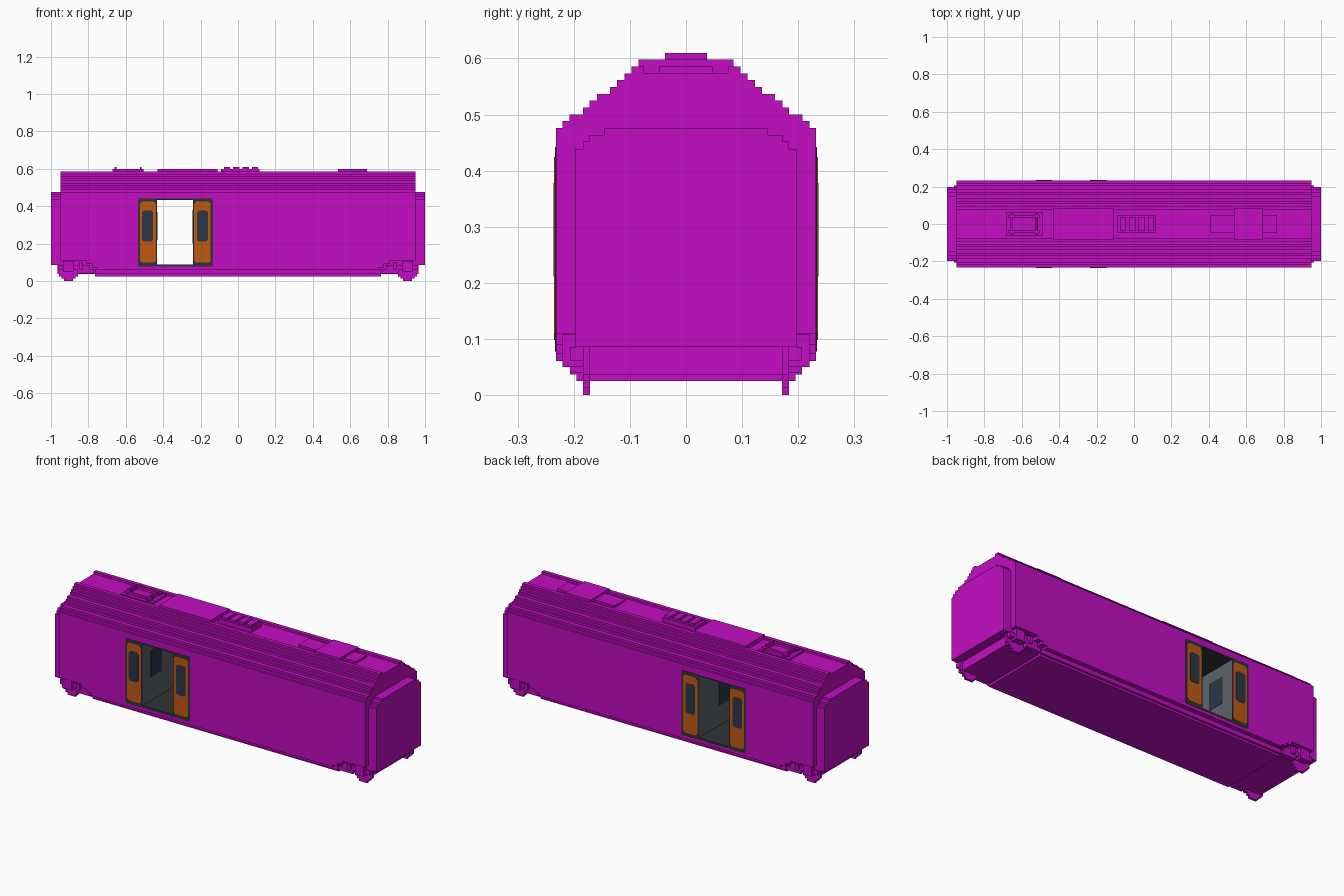
import bpy, bmesh

cube = bpy.data.objects.get("Cube")
if cube:
    bpy.data.objects.remove(cube, do_unlink=True)


def material(name, rgb):
    m = bpy.data.materials.new(name)
    m.use_nodes = True
    m.diffuse_color = (*rgb, 1)
    m.node_tree.nodes["Principled BSDF"].inputs["Base Color"].default_value = (*rgb, 1)
    return m


MAGENTA = material("magenta_paint", (0.54, 0.004, 0.54))
ORANGE = material("orange_door", (0.53, 0.10, 0.006))
GLASS = material("dark_blue_glass", (0.026, 0.038, 0.065))
TRIM = material("dark_grey_trim", (0.028, 0.034, 0.035))
WALL = material("grey_interior", (0.11, 0.125, 0.145))


def finish(name, bm, mat):
    bmesh.ops.recalc_face_normals(bm, faces=bm.faces)
    me = bpy.data.meshes.new(name)
    bm.to_mesh(me)
    bm.free()
    me.materials.append(mat)
    ob = bpy.data.objects.new(name, me)
    bpy.context.collection.objects.link(ob)
    return ob


def boxes(name, mat, bounds):
    """One object made of boxes given as (x0, x1, y0, y1, z0, z1)."""
    bm = bmesh.new()
    for x0, x1, y0, y1, z0, z1 in bounds:
        for v in bmesh.ops.create_cube(bm, size=1)["verts"]:
            v.co = (x0 + (v.co.x + .5) * (x1 - x0),
                    y0 + (v.co.y + .5) * (y1 - y0),
                    z0 + (v.co.z + .5) * (z1 - z0))
    return finish(name, bm, mat)


def prism(name, mat, outline, axis, a, b):
    """Extrude a 2D outline along x or y from a to b."""
    bm = bmesh.new()
    place = (lambda p: (a, p[0], p[1])) if axis == "x" else (lambda p: (p[0], a, p[1]))
    face = bm.faces.new([bm.verts.new(place(p)) for p in outline])
    new = bmesh.ops.extrude_face_region(bm, geom=[face])["geom"]
    for v in new:
        if isinstance(v, bmesh.types.BMVert):
            v.co["xy".index(axis)] = b
    return finish(name, bm, mat)


def stepped(base, steps):
    """Right half of a stair profile: (half width, top height) pairs."""
    half, low = [], base
    for w, top in steps:
        half += [(w, low), (w, top)]
        low = top
    return half


def mirrored(half):
    return half + [(-u, z) for u, z in reversed(half)]


def cut_corners(x0, x1, z0, z1, c):
    return [(x0 + c, z0), (x1 - c, z0), (x1, z0 + c), (x1, z1 - c),
            (x1 - c, z1), (x0 + c, z1), (x0, z1 - c), (x0, z0 + c)]


def cut(target, cutter):
    cutter.hide_render = True
    mod = target.modifiers.new("cut", "BOOLEAN")
    mod.operation, mod.solver, mod.object = "DIFFERENCE", "EXACT", cutter
    bpy.context.view_layer.objects.active = target
    bpy.ops.object.modifier_apply(modifier=mod.name)
    bpy.data.objects.remove(cutter, do_unlink=True)


# Car body with stair-stepped roof and a shallow trough along the ridge
V = 0.0122
widths = [.232, .22, .208, .184, .172, .159, .135, .123, .11, .097]
roof = [(w, .476 + i * V) for i, w in enumerate(widths)]
body = prism("car_body", MAGENTA, mirrored(stepped(.061, roof) + [(.075, .586), (.075, .574)]),
             "x", -.95, .95)

# Doorway through the car and stepped recesses above the bogies
X0, X1, Z0, Z1 = -.433, -.24, .088, .435
cut(body, boxes("doorway_cutter", MAGENTA, [(X0, X1, -.3, .3, Z0, Z1)]))
for sx in (-1, 1):
    for sy in (-1, 1):
        arch = [(.98, .03), (.98, .11), (.81, .11), (.81, .09), (.78, .09), (.78, .073), (.75, .073), (.75, .03)]
        cut(body, prism("arch_cutter", MAGENTA, [(sx * x, z) for x, z in arch], "y", sy * .195, sy * .3))

# Underfloor
prism("underfloor", MAGENTA, mirrored(stepped(.025, [(.195, .037), (.207, .062)])), "x", -.765, .765)

# Gangway ends
for side, s in (("left", 1), ("right", -1)):
    steps = [(.197, .439), (.184, .452), (.172, .464), (.146, .476)]
    prism(side + "_gangway", MAGENTA, mirrored(stepped(.086, steps)), "x", s * .94, s)

# Bogies: crossbeam, side frames, axle boxes and stepped wheels
for side, s in (("left", 1), ("right", -1)):
    parts = [(.765, .95, -.183, .183, .037, .09)]
    for t in (-1, 1):
        parts += [
            (.79, .962, t * .18, t * .207, .061, .086),
            (.77, .86, t * .18, t * .207, .04, .061),
            (.88, .935, t * .18, t * .22, .05, .108),
            (.83, .85, t * .18, t * .22, .061, .098),
        ]
    boxes(side + "_bogie", MAGENTA, [(s * b[0], s * b[1], *b[2:]) for b in parts])
    wheel = mirrored(stepped(0, [(.025, .0125), (.037, .025), (.05, .037), (.06, .087)]))
    for t in (-1, 1):
        prism(side + "_wheel", MAGENTA, [(s * .906 + u, z) for u, z in wheel], "y", t * .171, t * .184)

# Sliding doors on both sides
leaves = [(-.535, X0, -.525, -.438, -.514, -.455),
          (X1, -.135, -.235, -.146, -.22, -.161)]
for s in (-1, 1):
    def plate(name, mat, outline, out):
        prism(name, mat, outline, "y", s * .2315, s * out)
    for a0, a1, b0, b1, c0, c1 in leaves:
        plate("door_frame", TRIM, cut_corners(a0, a1, .078, .442, .005), .2335)
        plate("door_leaf", ORANGE, cut_corners(b0, b1, .098, .424, .012), .235)
        plate("door_window", GLASS, cut_corners(c0, c1, .211, .378, .01), .2365)
    for z0, z1 in ((.078, Z0), (Z1, .442)):
        plate("door_rail", TRIM, cut_corners(X0 - .01, X1 + .01, z0, z1, .001), .233)

# Vestibule lining
T, D = .004, .23
boxes("vestibule_walls", WALL, [(X0 - T, X0 + .001, -D, D, Z0, Z1), (X1 - .001, X1 + T, -D, D, Z0, Z1)])
boxes("vestibule_floor_and_ceiling", TRIM, [(X0, X1, -D, D, Z0 - T, Z0 + .001), (X0, X1, -D, D, Z1 - .001, Z1 + T)])
boxes("vestibule_windows", GLASS,
      [(X0, X0 + .003, y - .05, y + .05, .22, .37) for y in (-.11, .11)]
      + [(X1 - .003, X1, -.05, .05, .2, .38)])

# Roof equipment
boxes("roof_pods", MAGENTA, [
    (-.43, -.11, -.085, .085, .57, .598),
    (.535, .69, -.085, .085, .57, .598),
    (.41, .765, -.048, .048, .57, .586),
])
boxes("roof_vents", MAGENTA, [(-.09, .115, -.045, .045, .57, .598)]
      + [(-.076 + i * .05, -.042 + i * .05, -.037, .037, .59, .61) for i in range(4)])
frame = [(-.685, -.49, -.065, .065, .57, .586)]
frame += [(-.67, -.505, y - .007, y + .007, .58, .598) for y in (-.04, .04)]
frame += [(x - .006, x + .006, -.06, .06, .58, .598) for x in (-.655, -.52)]
frame += [(x - .005, x + .005, -.036, .036, .59, .61) for x in (-.655, -.52)]
boxes("current_collector", MAGENTA, frame)
